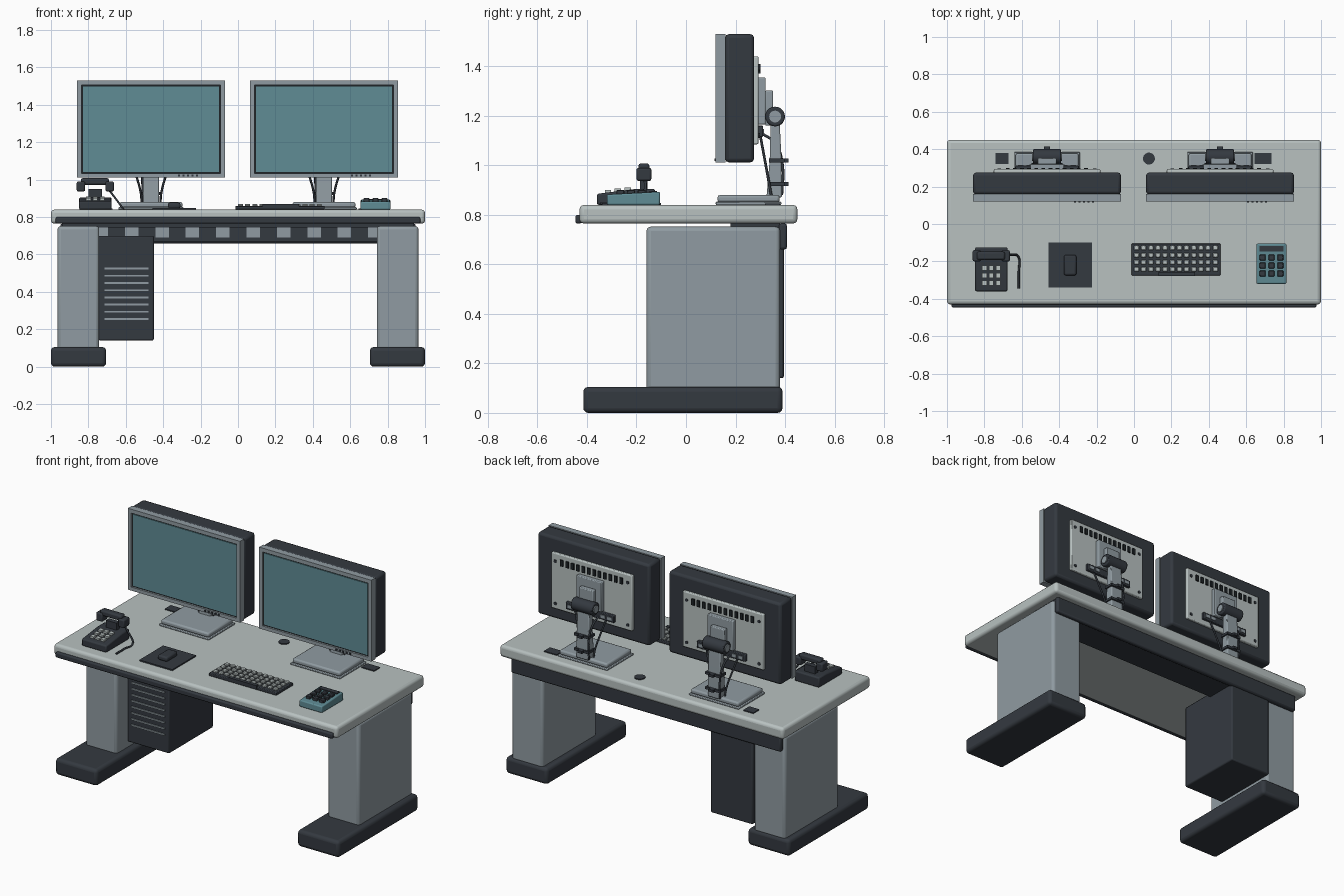
import bpy, bmesh, math
from mathutils import Matrix, Vector

if "Cube" in bpy.data.objects:
    bpy.data.objects.remove(bpy.data.objects["Cube"])


def material(name, rgb):
    m = bpy.data.materials.new(name)
    m.diffuse_color = (*rgb, 1)
    m.use_nodes = True
    m.node_tree.nodes["Principled BSDF"].inputs["Base Color"].default_value = m.diffuse_color
    return m


LIGHT = material("pale grey", (0.48, 0.535, 0.53))
GREY = material("steel grey", (0.28, 0.33, 0.36))
DARK = material("charcoal", (0.034, 0.041, 0.051))
BLACK = material("near black", (0.013, 0.017, 0.020))
TEAL = material("teal", (0.115, 0.262, 0.30))


def finish(name, bm, mat, bevel=0, seg=2):
    me = bpy.data.meshes.new(name)
    bm.to_mesh(me)
    bm.free()
    ob = bpy.data.objects.new(name, me)
    bpy.context.collection.objects.link(ob)
    me.materials.append(mat)
    if bevel:
        b = ob.modifiers.new("bevel", "BEVEL")
        b.width, b.segments, b.limit_method = bevel, seg, "ANGLE"
    bpy.ops.object.select_all(action="DESELECT")
    ob.select_set(True)
    bpy.context.view_layer.objects.active = ob
    bpy.ops.object.shade_smooth_by_angle(angle=math.radians(35))
    return ob


def boxes(name, bounds, mat, bevel=0, seg=2):
    """One object made of boxes given as (x0, x1, y0, y1, z0, z1)."""
    bm = bmesh.new()
    for x0, x1, y0, y1, z0, z1 in bounds:
        m = Matrix.Translation(((x0 + x1) / 2, (y0 + y1) / 2, (z0 + z1) / 2))
        bmesh.ops.create_cube(bm, size=1, matrix=m @ Matrix.Diagonal((x1 - x0, y1 - y0, z1 - z0, 1)))
    return finish(name, bm, mat, bevel, seg)


def box(name, x0, x1, y0, y1, z0, z1, mat, bevel=0, seg=2):
    return boxes(name, [(x0, x1, y0, y1, z0, z1)], mat, bevel, seg)


def pad(cx, cy, w, d, z0, z1):
    return (cx - w / 2, cx + w / 2, cy - d / 2, cy + d / 2, z0, z1)


def cylinder(name, centre, r, depth, axis, mat, bevel=0, n=20):
    bm = bmesh.new()
    rot = {"X": Matrix.Rotation(math.pi / 2, 4, "Y"), "Y": Matrix.Rotation(math.pi / 2, 4, "X"),
           "Z": Matrix.Identity(4)}[axis]
    bmesh.ops.create_cone(bm, cap_ends=True, segments=n, radius1=r, radius2=r, depth=depth,
                          matrix=Matrix.Translation(centre) @ rot)
    return finish(name, bm, mat, bevel)


def side_profile(name, pts, x0, x1, mat, bevel=0):
    """Extrude a (y, z) outline along x."""
    bm = bmesh.new()
    f = bm.faces.new([bm.verts.new((x0, y, z)) for y, z in pts])
    ext = bmesh.ops.extrude_face_region(bm, geom=[f])
    bmesh.ops.translate(bm, vec=(x1 - x0, 0, 0),
                        verts=[v for v in ext["geom"] if isinstance(v, bmesh.types.BMVert)])
    bmesh.ops.recalc_face_normals(bm, faces=bm.faces)
    return finish(name, bm, mat, bevel)


def cable(name, pts, r, mat):
    cu = bpy.data.curves.new(name, "CURVE")
    cu.dimensions, cu.bevel_depth, cu.bevel_resolution = "3D", r, 1
    cu.resolution_u, cu.use_fill_caps = 5, True
    sp = cu.splines.new("BEZIER")
    sp.bezier_points.add(len(pts) - 1)
    for p, co in zip(sp.bezier_points, pts):
        p.co = co
        p.handle_left_type = p.handle_right_type = "AUTO"
    cu.materials.append(mat)
    ob = bpy.data.objects.new(name, cu)
    bpy.context.collection.objects.link(ob)


# Desk: top, edge strip, legs and feet
T = 0.84
box("desk_top", -1, 1, -0.43, 0.45, 0.765, T, LIGHT, 0.018, 3)
box("front_edge_strip", -0.975, 0.975, -0.447, -0.42, 0.765, 0.80, DARK, 0.008)
for side, s in (("left", -1), ("right", 1)):
    x0, x1 = sorted((0.742 * s, 0.965 * s))
    box(side + "_leg", x0, x1, -0.16, 0.38, 0.09, 0.752, GREY, 0.018, 3)
    x0, x1 = sorted((0.705 * s, s))
    box(side + "_foot", x0, x1, -0.415, 0.39, 0, 0.105, DARK, 0.02, 3)

# Cable tray under the top, with a row of pale panels
box("back_beam", -0.95, 0.95, 0.375, 0.408, 0.66, 0.765, DARK, 0.01)
box("cable_tray", -0.745, 0.745, 0.19, 0.38, 0.67, 0.766, DARK)
box("tray_mount", -0.94, 0.94, 0.18, 0.38, 0.745, 0.766, DARK)
boxes("tray_panels", [pad(-0.731 + 0.1625 * i, 0.188, 0.072, 0.008, 0.692, 0.745) for i in range(10)], GREY)

# Computer tower with vent strips
box("computer_tower", -0.745, -0.45, -0.05, 0.395, 0.14, 0.70, DARK, 0.008)
boxes("tower_vents", [pad(-0.597, -0.052, 0.235, 0.009, 0.25 + 0.0385 * i, 0.26 + 0.0385 * i)
                      for i in range(8)], GREY)


# Monitors on articulated stands
def monitor(tag, c):
    def part(name, x0, x1, *rest):
        return box(tag + name, c + x0, c + x1, *rest)

    part("_shell", -0.395, 0.395, 0.158, 0.275, 1.012, 1.53, DARK, 0.015)
    # Front frame with a recessed screen
    boxes(tag + "_frame", [(c - 0.395, c + 0.395, 0.12, 0.16, 1.505, 1.53),
                           (c - 0.395, c + 0.395, 0.12, 0.16, 1.012, 1.034),
                           (c - 0.395, c - 0.372, 0.12, 0.16, 1.034, 1.505),
                           (c + 0.372, c + 0.395, 0.12, 0.16, 1.034, 1.505)], GREY)
    part("_screen_border", -0.374, 0.374, 0.132, 0.158, 1.032, 1.507, BLACK)
    part("_screen", -0.364, 0.364, 0.127, 0.134, 1.042, 1.497, TEAL)
    boxes(tag + "_buttons", [pad(c + 0.15 + 0.024 * i, 0.119, 0.012, 0.008, 1.018, 1.028)
                             for i in range(5)], DARK)
    # Rear plate with slots and screws
    part("_rear_plate", -0.285, 0.285, 0.27, 0.293, 1.085, 1.44, LIGHT, 0.006)
    boxes(tag + "_rear_slots", [pad(c - 0.21 + 0.038 * i, 0.295, 0.02, 0.01, 1.37, 1.41)
                                for i in range(12)], BLACK)
    for i, (sx, z) in enumerate([(-1, 1.12), (1, 1.12), (-1, 1.39), (1, 1.39)]):
        cylinder(f"{tag}_screw_{i}", (c + 0.255 * sx, 0.294, z), 0.01, 0.008, "Y", DARK, 0, 8)
    # Mount, hinge and port bar
    part("_mount_plate", -0.09, 0.09, 0.29, 0.322, 1.165, 1.355, GREY, 0.005)
    part("_mount_block", -0.05, 0.05, 0.32, 0.352, 1.16, 1.302, GREY, 0.005)
    part("_port_bar", -0.17, 0.17, 0.29, 0.312, 1.115, 1.16, DARK, 0.004)
    boxes(tag + "_ports", [pad(c + x, 0.312, 0.03, 0.008, 1.128, 1.147)
                           for x in (-0.14, -0.095, 0.095, 0.14)], GREY)
    cylinder(tag + "_hinge", (c, 0.36, 1.197), 0.04, 0.15, "X", DARK, 0.006)
    cylinder(tag + "_hinge_caps", (c, 0.36, 1.197), 0.024, 0.162, "X", GREY)
    # Column, base, cables and clips
    side_profile(tag + "_column", [(0.325, 0.87), (0.388, 0.87), (0.386, 1.02), (0.378, 1.18),
                                   (0.342, 1.18), (0.338, 1.02)], c - 0.043, c + 0.043, GREY, 0.006)
    part("_base", -0.175, 0.175, 0.12, 0.385, T, 0.853, GREY, 0.004)
    part("_base_cover", -0.168, 0.168, 0.127, 0.378, 0.85, 0.88, GREY, 0.01)
    for i, z in enumerate((0.925, 1.02)):
        part(f"_clip_{i}", -0.052, 0.052, 0.335, 0.397, z - 0.008, z + 0.008, DARK)
        part(f"_clip_tab_{i}", -0.015, 0.015, 0.39, 0.414, z - 0.008, z + 0.008, DARK)
    for i, s in enumerate((-1, 1)):
        cable(f"{tag}_cable_{i}", [(c + 0.11 * s, 0.30, 1.12), (c + 0.085 * s, 0.315, 1.04),
                                   (c + 0.055 * s, 0.335, 0.93), (c + 0.05 * s, 0.345, 0.875)], 0.006, DARK)
    cable(tag + "_rear_cable", [(c - 0.06, 0.305, 1.13), (c - 0.055, 0.36, 1.09),
                                (c - 0.047, 0.39, 1.0), (c - 0.047, 0.387, 0.88)], 0.006, DARK)


monitor("left_monitor", -0.465)
monitor("right_monitor", 0.46)

# Cable grommets in the desk top
cylinder("round_grommet", (0.08, 0.35, T), 0.032, 0.012, "Z", DARK)
boxes("square_grommets", [pad(-0.705, 0.35, 0.07, 0.06, T - 0.01, T + 0.006),
                          pad(0.69, 0.35, 0.09, 0.06, T - 0.01, T + 0.006)], DARK)

# Telephone
side_profile("phone_body", [(-0.36, T), (-0.125, T), (-0.125, 0.905), (-0.20, 0.905), (-0.36, 0.885)],
             -0.85, -0.676, DARK, 0.008)
boxes("phone_keys", [pad(-0.763 + 0.037 * i, -0.275 + 0.04 * j, 0.026, 0.026, 0.88, 0.906 + 0.005 * j)
                     for i in (-1, 0, 1) for j in (-1, 0, 1)], LIGHT)
box("phone_cradle", -0.80, -0.726, -0.185, -0.155, 0.89, 0.95, DARK)
box("handset_grip", -0.84, -0.69, -0.192, -0.148, 0.972, 1.008, DARK, 0.01)
boxes("handset_ends", [pad(-0.763 + 0.077 * s, -0.17, 0.045, 0.06, 0.937, 0.99) for s in (-1, 1)], DARK, 0.008)
cable("phone_cord", [(-0.69, -0.165, 0.945), (-0.655, -0.165, 0.90), (-0.618, -0.175, 0.85),
                     (-0.616, -0.26, 0.847), (-0.616, -0.345, 0.847)], 0.006, DARK)

# Mouse and mat
box("mouse_mat", -0.457, -0.225, -0.34, -0.10, T, 0.848, DARK)
box("mouse", -0.375, -0.308, -0.275, -0.165, 0.846, 0.877, DARK, 0.01)

# Keyboard
box("keyboard_body", -0.013, 0.462, -0.275, -0.105, T, 0.86, DARK, 0.004)
boxes("keyboard_keys", [pad(0.224 + 0.0383 * (i - 5.5), -0.128 - 0.038 * j, 0.027, 0.024, 0.858, 0.871)
                        for i in range(12) for j in range(4)], LIGHT, 0.003, 1)
box("space_bar", 0.13, 0.325, -0.279, -0.257, 0.845, 0.869, DARK)

# Calculator
side_profile("calculator_body", [(-0.32, T), (-0.105, T), (-0.105, 0.893), (-0.32, 0.882)],
             0.655, 0.815, TEAL, 0.006)
box("calculator_display", 0.67, 0.80, -0.147, -0.118, 0.88, 0.897, DARK)
boxes("calculator_keys", [pad(0.735 + 0.047 * i, -0.222 + 0.043 * j, 0.032, 0.032, 0.88, 0.901)
                          for i in (-1, 0, 1) for j in (-1, 0, 1)], DARK, 0.003, 1)
